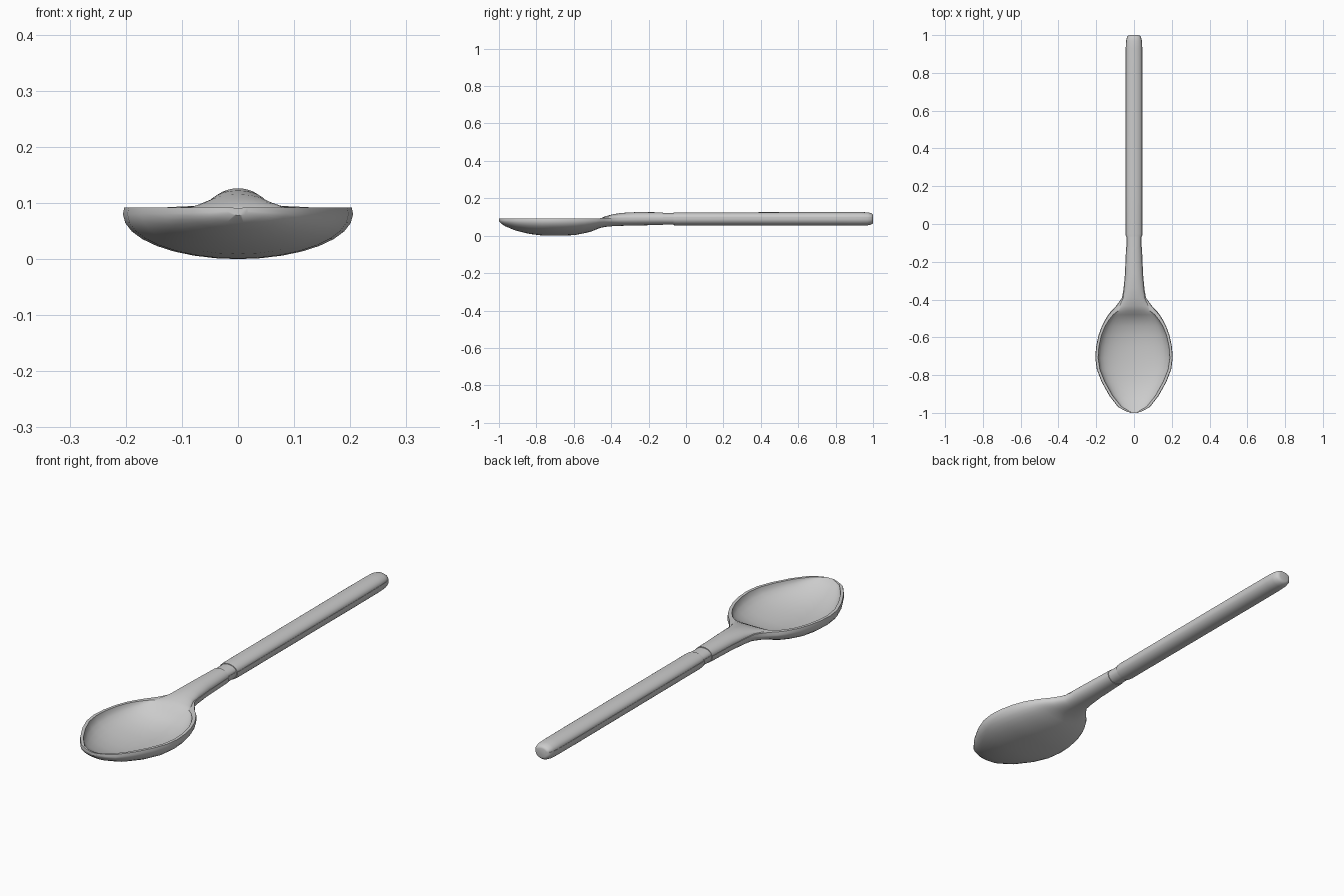
import bpy, bmesh, math

N = 8  # segments across each half section


def section(y, w, zw, zb, wi, zr, zt):
    """Closed ring: rounded underside, rim lip, then dished or domed top."""
    pts = []
    for i in range(2 * N + 1):
        a = math.pi * i / (2 * N)
        pts.append((w * math.cos(a), y, zw - (zw - zb) * math.sin(a)))
    lip = w - 0.15 * (w - wi)
    pts.append((-lip, y, zr))
    for i in range(2 * N + 1):
        a = math.pi * (1 - i / (2 * N))
        pts.append((wi * math.cos(a), y, zr + (zt - zr) * math.sin(a)))
    pts.append((lip, y, zr))
    return pts


def loft(name, rows):
    bm = bmesh.new()
    rings = [[bm.verts.new(p) for p in section(*r)] for r in rows]
    for a, b in zip(rings, rings[1:]):
        for i in range(len(a)):
            j = (i + 1) % len(a)
            bm.faces.new((a[i], a[j], b[j], b[i]))
    bm.faces.new(rings[0])
    bm.faces.new(rings[-1])
    bmesh.ops.recalc_face_normals(bm, faces=bm.faces)
    me = bpy.data.meshes.new(name)
    bm.to_mesh(me)
    bm.free()
    ob = bpy.data.objects.new(name, me)
    bpy.context.collection.objects.link(ob)
    bpy.ops.object.select_all(action='DESELECT')
    ob.select_set(True)
    bpy.context.view_layer.objects.active = ob
    bpy.ops.object.shade_smooth_by_angle(angle=math.radians(40))
    return ob


# Bowl and neck: y, half width, widest z, bottom z, inner half width, rim z, centre top z
loft("spoon_bowl_and_neck", [
    (-1.000, .018, .085, .078, .010, .092, .091),
    (-.988, .050, .083, .065, .030, .092, .089),
    (-.968, .085, .082, .051, .066, .092, .074),
    (-.910, .130, .081, .027, .113, .092, .045),
    (-.835, .172, .081, .009, .155, .092, .027),
    (-.770, .197, .080, .001, .181, .092, .020),
    (-.710, .205, .080, .000, .190, .092, .018),
    (-.650, .201, .080, .000, .186, .092, .019),
    (-.590, .188, .080, .004, .173, .092, .024),
    (-.540, .170, .080, .014, .153, .092, .036),
    (-.508, .153, .080, .022, .133, .092, .050),
    (-.480, .136, .080, .033, .110, .092, .070),
    (-.460, .120, .080, .041, .085, .093, .090),
    (-.434, .095, .081, .047, .075, .094, .103),
    (-.390, .063, .084, .051, .057, .096, .115),
    (-.340, .055, .087, .053, .052, .096, .122),
    (-.265, .048, .089, .055, .046, .096, .126),
    (-.122, .042, .090, .057, .040, .096, .125),
])


# Rounded handle sections share one centre height
def grip(y, w, h):
    return (y, w, .090, .090 - h, w * .965, .099, .090 + h)


loft("handle_collar", [grip(-.135, .039, .031), grip(-.055, .039, .031)])
loft("handle", [
    grip(-.066, .043, .034), grip(-.05, .045, .035), grip(.2, .045, .035),
    grip(.78, .045, .036), grip(.93, .044, .036), grip(.97, .042, .035),
    grip(.990, .037, .031), grip(.998, .030, .025), grip(1.0, .022, .019),
])
